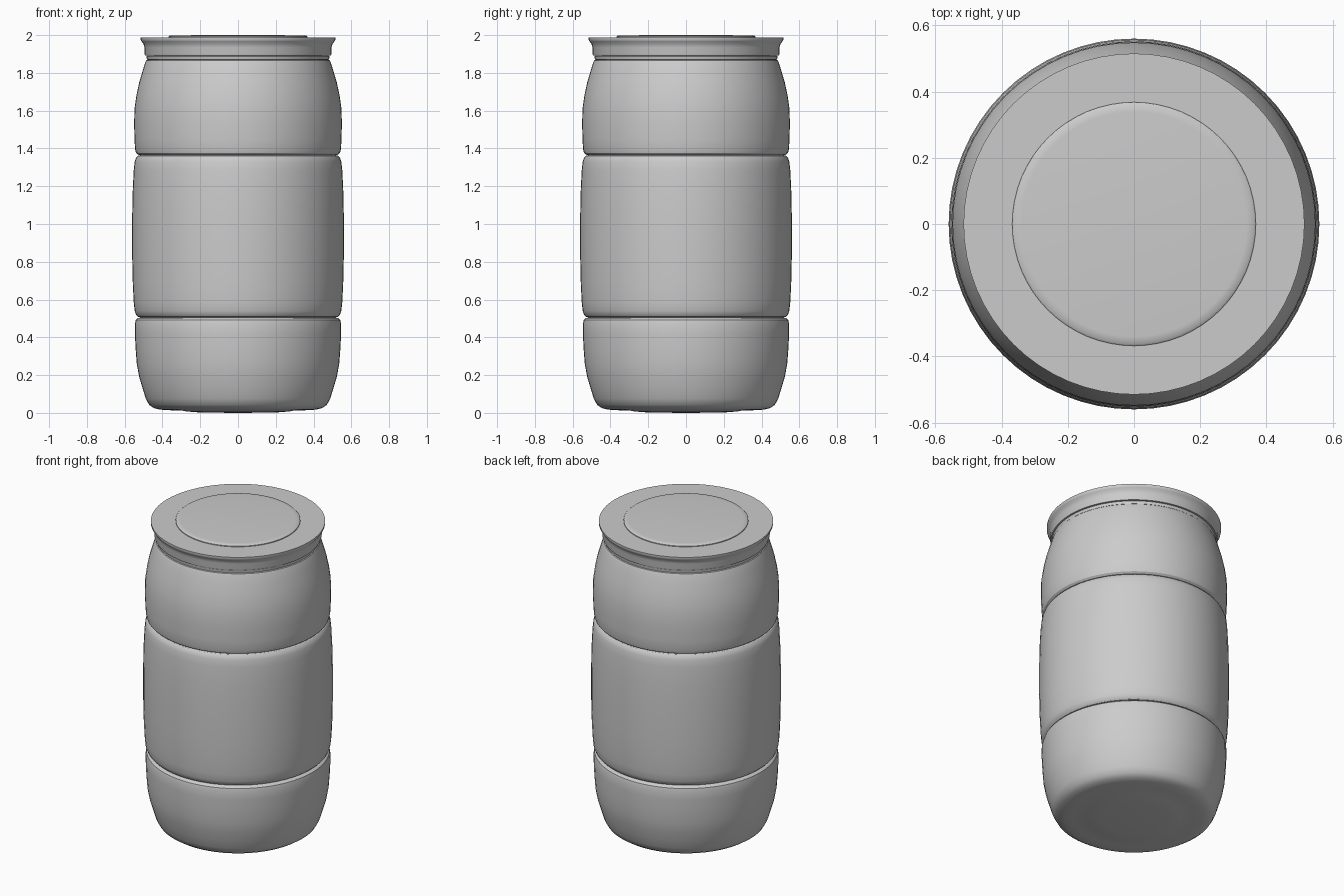
import bpy, bmesh, math

cube = bpy.data.objects.get("Cube")
if cube:
    bpy.data.objects.remove(cube, do_unlink=True)

SIDES = 64


def make_material(name, value):
    mat = bpy.data.materials.new(name)
    mat.use_nodes = True
    colour = (value, value, value, 1)
    mat.diffuse_color = colour
    mat.node_tree.nodes["Principled BSDF"].inputs["Base Color"].default_value = colour
    return mat


grey = make_material("plain grey", 0.6)


def lathe(name, profile, angle=32):
    """Spin a (radius, height) profile, listed bottom to top, around z."""
    bm = bmesh.new()
    verts = [bm.verts.new((r, 0, z)) for r, z in profile]
    edges = [bm.edges.new(pair) for pair in zip(verts, verts[1:])]
    bmesh.ops.spin(bm, geom=verts + edges, cent=(0, 0, 0), axis=(0, 0, 1),
                   angle=math.tau, steps=SIDES, use_duplicate=False)
    bmesh.ops.remove_doubles(bm, verts=bm.verts, dist=0.0002)
    bmesh.ops.recalc_face_normals(bm, faces=bm.faces)
    mesh = bpy.data.meshes.new(name)
    bm.to_mesh(mesh)
    bm.free()
    mesh.materials.append(grey)
    obj = bpy.data.objects.new(name, mesh)
    bpy.context.collection.objects.link(obj)
    bpy.ops.object.select_all(action="DESELECT")
    obj.select_set(True)
    bpy.context.view_layer.objects.active = obj
    bpy.ops.object.shade_smooth_by_angle(angle=math.radians(angle))
    return obj


# Rounded lower section with a slightly raised foot
lathe("lower_body", [
    (0, 0), (0.20, 0.002), (0.275, 0.008), (0.30, 0.013), (0.36, 0.014),
    (0.41, 0.017), (0.445, 0.025), (0.47, 0.042), (0.488, 0.075),
    (0.505, 0.13), (0.523, 0.19), (0.536, 0.26), (0.542, 0.34),
    (0.546, 0.42), (0.546, 0.47), (0.541, 0.492), (0.53, 0.502), (0.515, 0.505)])

# Tall middle section, bulging gently and pinched at both grooves
half = [(0, 0.56), (0.12, 0.56), (0.25, 0.557), (0.35, 0.552),
        (0.395, 0.547), (0.415, 0.54), (0.426, 0.53), (0.43, 0.515)]
middle = 0.935
lathe("middle_body",
      [(r, middle - d) for d, r in reversed(half)] +
      [(r, middle + d) for d, r in half[1:]])

# Upper section tapering to the neck
lathe("upper_body", [
    (0.515, 1.365), (0.53, 1.367), (0.54, 1.376), (0.545, 1.395),
    (0.548, 1.45), (0.55, 1.53), (0.548, 1.61), (0.538, 1.68),
    (0.523, 1.75), (0.505, 1.81), (0.493, 1.85), (0.486, 1.866), (0.475, 1.87)])

# Neck band below the lid
lathe("neck_band", [(0.465, 1.868), (0.482, 1.87), (0.485, 1.888), (0.475, 1.893)])

# Lid with flared rim
lathe("lid", [
    (0.465, 1.891), (0.492, 1.892), (0.495, 1.902), (0.495, 1.935),
    (0.501, 1.955), (0.511, 1.967), (0.515, 1.974), (0.515, 1.987), (0, 1.987)])

# Shallow raised panel on the lid
lathe("lid_panel", [
    (0.368, 1.985), (0.368, 1.992), (0.362, 1.997), (0.34, 1.999), (0, 2.0)], 50)
